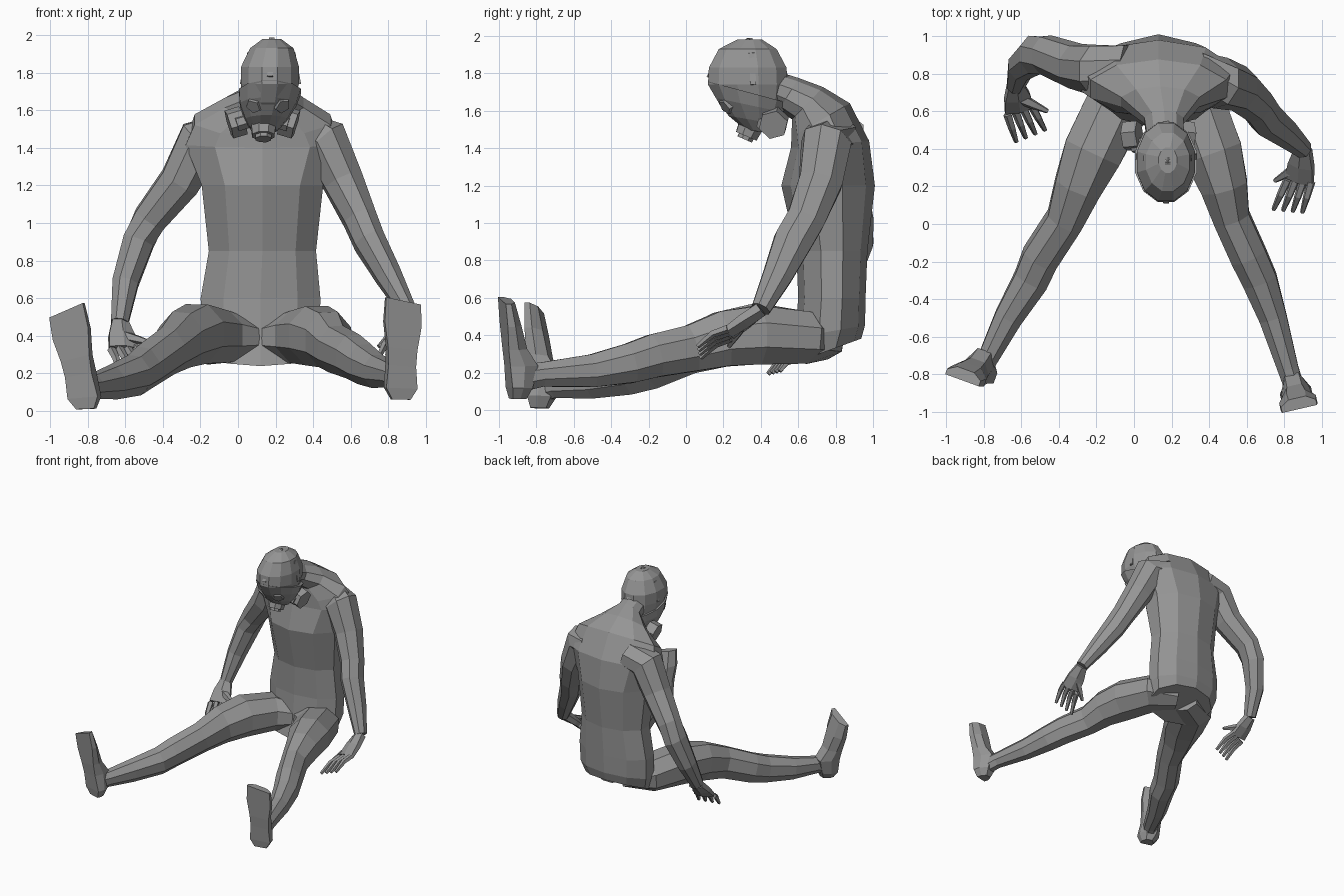
import bpy
from math import cos, sin, pi, radians
from mathutils import Vector

cube = bpy.data.objects.get("Cube")
if cube:
    bpy.data.objects.remove(cube, do_unlink=True)

# One clay grey for the whole figure
grey = bpy.data.materials.new("clay_grey")
grey.use_nodes = True
colour = (0.3, 0.3, 0.3, 1)
grey.diffuse_color = colour
grey.node_tree.nodes["Principled BSDF"].inputs["Base Color"].default_value = colour


def skin(name, rings):
    """Join equal rings of points into a closed flat-shaded tube."""
    count = len(rings[0])
    verts = [point for ring in rings for point in ring]
    faces = [list(reversed(range(count))), list(range(len(verts) - count, len(verts)))]
    for r in range(len(rings) - 1):
        for i in range(count):
            j = (i + 1) % count
            low, high = r * count, (r + 1) * count
            faces.append([low + i, low + j, high + j, high + i])
    mesh = bpy.data.meshes.new(name)
    mesh.from_pydata(verts, [], faces)
    mesh.materials.append(grey)
    obj = bpy.data.objects.new(name, mesh)
    bpy.context.collection.objects.link(obj)
    return obj


def ellipse(centre, side, up, a, b, sides):
    turn = [2 * pi * (i + 0.5) / sides for i in range(sides)]
    return [Vector(centre) + side * a * cos(t) + up * b * sin(t) for t in turn]


def limb(name, path, sizes, ref=(1, 0, 0), sides=8):
    """Sweep ellipses along a path; the first radius lies along ref."""
    path = [Vector(p) for p in path]
    rings = []
    for i, (p, (a, b)) in enumerate(zip(path, sizes)):
        along = (path[min(i + 1, len(path) - 1)] - path[max(i - 1, 0)]).normalized()
        side = Vector(ref)
        side = (side - along * side.dot(along)).normalized()
        rings.append(ellipse(p, side, along.cross(side), a, b, sides))
    return skin(name, rings)


def stack(name, levels, sides):
    """Stack pitched ellipses: x, y, z, half width, half depth, pitch."""
    rings = []
    for x, y, z, a, b, pitch in levels:
        p = radians(pitch)
        rings.append(ellipse((x, y, z), Vector((1, 0, 0)), Vector((0, cos(p), sin(p))), a, b, sides))
    return skin(name, rings)


def disc(name, centre, direction, radius, length, sides, taper=1.0):
    centre, direction = Vector(centre), Vector(direction).normalized()
    ends = [centre - direction * length / 2, centre + direction * length / 2]
    return limb(name, ends, [(radius, radius), (radius * taper, radius * taper)],
                direction.orthogonal(), sides)


def fuse(name, base, parts):
    """Unite overlapping parts into one clean surface."""
    for part in parts:
        union = base.modifiers.new(part.name, "BOOLEAN")
        union.operation, union.solver, union.object = "UNION", "EXACT", part
    graph = bpy.context.evaluated_depsgraph_get()
    merged = bpy.data.meshes.new_from_object(base.evaluated_get(graph))
    base.modifiers.clear()
    base.data = merged
    base.name = name
    for part in parts:
        bpy.data.objects.remove(part, do_unlink=True)


# Hunched torso and neck
torso = stack("torso", [
    (.12, .74, .31, .30, .21, 20),
    (.12, .77, .42, .33, .19, 10),
    (.12, .78, .60, .335, .18, 0),
    (.13, .78, .85, .30, .19, 0),
    (.13, .76, 1.2, .34, .25, 0),
    (.13, .77, 1.42, .43, .21, 5),
    (.13, .72, 1.55, .38, .18, 30),
    (.14, .65, 1.64, .22, .12, 46),
    (.16, .55, 1.69, .11, .10, 58),
    (.17, .42, 1.74, .10, .09, 60)], 10)

# Head, bowed forward, with a breathing mask over the face
head = stack("head", [
    (.15, .40, 1.50, .06, .06, 0),
    (.15, .38, 1.55, .09, .10, 0),
    (.16, .35, 1.64, .14, .18, 0),
    (.17, .33, 1.74, .16, .22, 0),
    (.17, .33, 1.83, .16, .215, 0),
    (.18, .33, 1.93, .12, .16, 0),
    (.18, .34, 1.98, .05, .07, 0)], 12)
mask = stack("mask", [
    (.14, .38, 1.49, .07, .07, -10),
    (.15, .36, 1.55, .115, .14, -10),
    (.16, .34, 1.63, .155, .19, -12),
    (.17, .33, 1.70, .17, .228, -15)], 12)
fuse("masked_head", head, [mask])
disc("mask_nozzle", (.135, .34, 1.505), (0, -.35, -.8), .075, .09, 8, .85)
disc("nozzle_cap", (.135, .32, 1.46), (0, -.35, -.8), .045, .03, 8)
for side, word in ((1, "left"), (-1, "right")):
    out = (side, -.1, -.3)
    disc(word + "_canister", (.13 + side * .14, .47, 1.535), out, .08, .08, 6)
    disc(word + "_canister_stem", (.13 + side * .09, .42, 1.54), out, .04, .1, 6)
    disc(word + "_lens", (.16 + side * .075, .215, 1.625), (side * .45, -.75, -.6), .05, .025, 5, .85)

# Straps over the skull
strap = [(.022, .008)] * 5
limb("centre_strap", [(.17, .115, 1.78), (.18, .185, 1.91), (.18, .33, 1.982),
                      (.18, .475, 1.915), (.17, .545, 1.78)], strap, sides=4)
limb("cross_strap", [(.015, .36, 1.74), (.055, .35, 1.905), (.18, .34, 1.982),
                     (.30, .35, 1.905), (.33, .36, 1.74)], strap, (0, 1, 0), 4)

# Arms hanging to the sides, broad at the shoulder blades
arm_sizes = [(.12, .14), (.14, .14), (.115, .125), (.095, .11), (.09, .11), (.075, .085), (.05, .055)]
left_arm = limb("left_arm", [
    (.32, .80, 1.48), (.46, .75, 1.43), (.56, .72, 1.22), (.65, .64, 1.02),
    (.70, .57, .90), (.80, .49, .72), (.90, .40, .54)], arm_sizes)
right_arm = limb("right_arm", [
    (-.04, .82, 1.48), (-.20, .82, 1.43), (-.31, .84, 1.22), (-.47, .90, 1.02),
    (-.53, .90, .90), (-.60, .84, .68), (-.63, .74, .47)], arm_sizes)


def hand(word, wrist, knuckles, tips, thumb, lateral):
    """Flat palm with four bent fingers and a thumb."""
    wrist, knuckles, lateral = Vector(wrist), Vector(knuckles), Vector(lateral).normalized()
    middle = wrist.lerp(knuckles, .5)
    limb(word + "_palm", [wrist, middle, knuckles],
         [(.05, .045), (.08, .04), (.09, .028)], lateral, 6)
    for i in range(4):
        base = knuckles + lateral * (i - 1.5) * .045
        tip = Vector(tips) + lateral * (i - 1.5) * .055
        bend = base.lerp(tip, .5) + Vector((0, 0, .02))
        limb(word + "_finger_" + str(i + 1), [base, bend, tip],
             [(.024, .024), (.021, .021), (.013, .013)], lateral, 5)
    thumb = Vector(thumb)
    limb(word + "_thumb", [middle, middle.lerp(thumb, .55), thumb],
         [(.035, .035), (.025, .025), (.013, .013)], (0, 0, 1), 5)


hand("left", (.90, .40, .54), (.88, .23, .41), (.82, .07, .31), (.75, .23, .34), (1, -.1, .4))
hand("right", (-.63, .74, .47), (-.61, .61, .33), (-.55, .47, .20), (-.46, .60, .36), (1, .4, .1))

# Legs spread along the ground, meeting at the crotch
leg_sizes = [(.14, .1), (.18, .15), (.17, .17), (.135, .16), (.105, .135),
             (.105, .125), (.1, .115), (.08, .095), (.06, .07), (.055, .08)]
left_leg = limb("left_leg", [
    (.15, .73, .37), (.33, .62, .39), (.42, .38, .40), (.48, .20, .38),
    (.52, .03, .33), (.61, -.17, .29), (.67, -.30, .25), (.74, -.50, .21),
    (.82, -.77, .19), (.86, -.89, .17)], leg_sizes)
right_leg = limb("right_leg", [
    (.09, .73, .37), (-.10, .62, .39), (-.22, .38, .41), (-.30, .20, .38),
    (-.37, .02, .32), (-.50, -.18, .23), (-.55, -.30, .19), (-.67, -.50, .15),
    (-.77, -.70, .13), (-.81, -.77, .12)], leg_sizes)


def foot(name, x, y, drop, turn, lean, tilt):
    """Upright foot: height, half width, sole offset, depth per level."""
    c, s = cos(radians(turn)), sin(radians(turn))
    rings = []
    for z, half, front, depth in ((.06, .05, .02, .08), (.12, .085, .01, .12), (.24, .075, 0, .16),
                                  (.33, .08, -.01, .11), (.46, .1, -.02, .085), (.585, .095, -.03, .06)):
        shift = lean * (z - .3)
        outline = [(-half, front), (half, front), (half, front + depth * .5),
                   (half * .5, front + depth), (-half * .5, front + depth), (-half, front + depth * .5)]
        rings.append([Vector((x + (u + shift) * c - v * s, y + (u + shift) * s + v * c,
                              z - drop + tilt * u * z)) for u, v in outline])
    return skin(name, rings)


left_foot = foot("left_foot", .875, -.955, 0, 13, 0, -.35)
right_foot = foot("right_foot", -.86, -.82, .05, -20, -.17, .7)
fuse("body", torso, [left_arm, right_arm, left_leg, right_leg, left_foot, right_foot])
